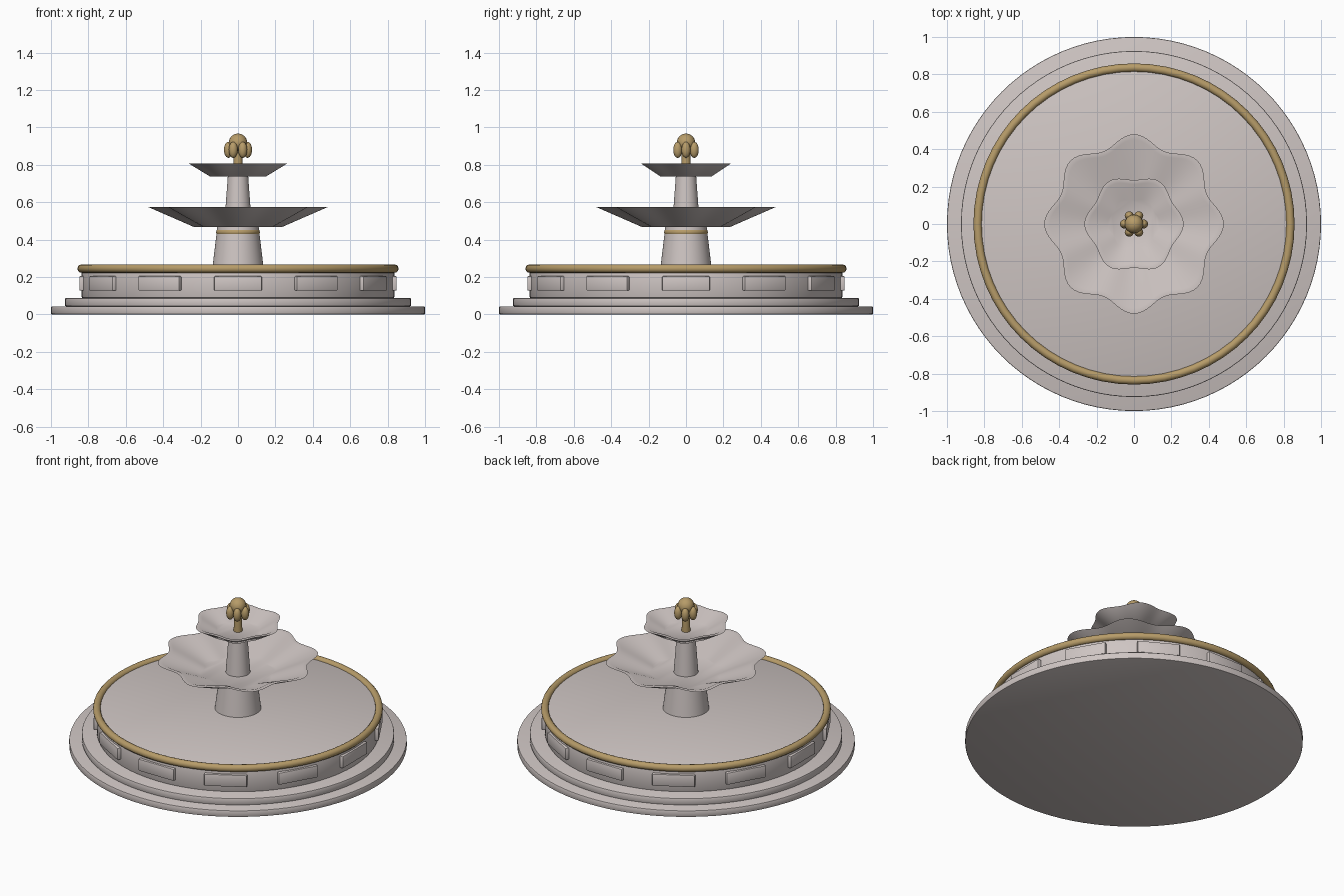
import bpy, bmesh, math
from mathutils import Matrix

if "Cube" in bpy.data.objects:
    bpy.data.objects.remove(bpy.data.objects["Cube"])


def material(name, rgb):
    m = bpy.data.materials.new(name)
    m.diffuse_color = (*rgb, 1)
    m.use_nodes = True
    m.node_tree.nodes["Principled BSDF"].inputs["Base Color"].default_value = m.diffuse_color
    return m


STONE = material("pale_stone", (0.62, 0.56, 0.545))
GOLD = material("aged_gold", (0.47, 0.33, 0.14))


def finish(name, bm, mat, angle=35):
    bmesh.ops.recalc_face_normals(bm, faces=bm.faces)
    me = bpy.data.meshes.new(name)
    bm.to_mesh(me)
    bm.free()
    me.materials.append(mat)
    ob = bpy.data.objects.new(name, me)
    bpy.context.collection.objects.link(ob)
    bpy.ops.object.select_all(action='DESELECT')
    ob.select_set(True)
    bpy.context.view_layer.objects.active = ob
    bpy.ops.object.shade_smooth_by_angle(angle=math.radians(angle))
    return ob


def loft(name, rings, mat, lobes=0, wave=0.0, segs=64, angle=35):
    """Stack of (radius, z) rings with flat caps; radius may ripple in lobes."""
    bm = bmesh.new()
    loops = []
    for r, z in rings:
        loop = []
        for i in range(segs):
            a = math.tau * i / segs
            rr = r * (1 + wave * math.cos(lobes * a))
            loop.append(bm.verts.new((rr * math.cos(a), rr * math.sin(a), z)))
        loops.append(loop)
    for lo, hi in zip(loops, loops[1:]):
        for i in range(segs):
            j = (i + 1) % segs
            bm.faces.new((lo[i], lo[j], hi[j], hi[i]))
    bm.faces.new(loops[0][::-1])
    bm.faces.new(loops[-1])
    return finish(name, bm, mat, angle)


def slab(name, r, z0, z1, b=0.006):
    """Round slab with softened edges."""
    loft(name, [(r - b, z0), (r - b * 0.3, z0 + b * 0.3), (r, z0 + b),
                (r, z1 - b), (r - b * 0.3, z1 - b * 0.3), (r - b, z1)], STONE, segs=96)


def ring(name, major, minor, z, segs=64):
    bpy.ops.mesh.primitive_torus_add(major_radius=major, minor_radius=minor, major_segments=segs,
                                     minor_segments=12, location=(0, 0, z))
    ob = bpy.context.object
    ob.name = name
    ob.data.materials.append(GOLD)
    bpy.ops.object.shade_smooth()


# Stepped base and basin drum
slab("lower_step", 1.0, 0.0, 0.043)
slab("upper_step", 0.925, 0.043, 0.088)
slab("basin_drum", 0.836, 0.088, 0.25)
ring("basin_rim", 0.836, 0.0225, 0.245)

# Twelve raised panels around the drum
for k in range(12):
    bm = bmesh.new()
    bmesh.ops.create_cube(bm, size=1, matrix=Matrix.Diagonal((0.03, 0.255, 0.078, 1)))
    bmesh.ops.bevel(bm, geom=bm.edges[:], offset=0.006, segments=2, profile=0.5, affect='EDGES')
    bmesh.ops.transform(bm, verts=bm.verts, matrix=Matrix.Rotation(math.tau * k / 12, 4, 'Z')
                        @ Matrix.Translation((0.833, 0, 0.166)))
    finish(f"drum_panel_{k + 1}", bm, STONE)

# Columns and collar
loft("lower_column", [(0.138, 0.24), (0.11, 0.472)], STONE, segs=48)
ring("column_collar", 0.099, 0.0185, 0.44, 48)
loft("upper_column", [(0.074, 0.472), (0.054, 0.745)], STONE, segs=48)

# Scalloped bowls: outer wall, rim, inner wall, floor
loft("lower_bowl", [(0.222, 0.468), (0.45, 0.574), (0.422, 0.574), (0.215, 0.486)],
     STONE, 8, 0.066, 128, 40)
loft("upper_bowl", [(0.142, 0.738), (0.25, 0.808), (0.226, 0.808), (0.134, 0.754)],
     STONE, 6, 0.06, 96, 40)


# Bud finial: stem, core and six petals
def ellipsoid(name, loc, size):
    bm = bmesh.new()
    bmesh.ops.create_uvsphere(bm, u_segments=20, v_segments=12, radius=1,
                              matrix=Matrix.Translation(loc) @ Matrix.Diagonal((*size, 1)))
    finish(name, bm, GOLD, 60)


loft("finial_stem", [(0.026, 0.75), (0.022, 0.89)], GOLD, segs=24)
ellipsoid("finial_core", (0, 0, 0.917), (0.05, 0.05, 0.05))
for k in range(6):
    a = math.tau * k / 6
    ellipsoid(f"finial_petal_{k + 1}", (0.051 * math.cos(a), 0.051 * math.sin(a), 0.88),
              (0.024, 0.024, 0.043))
